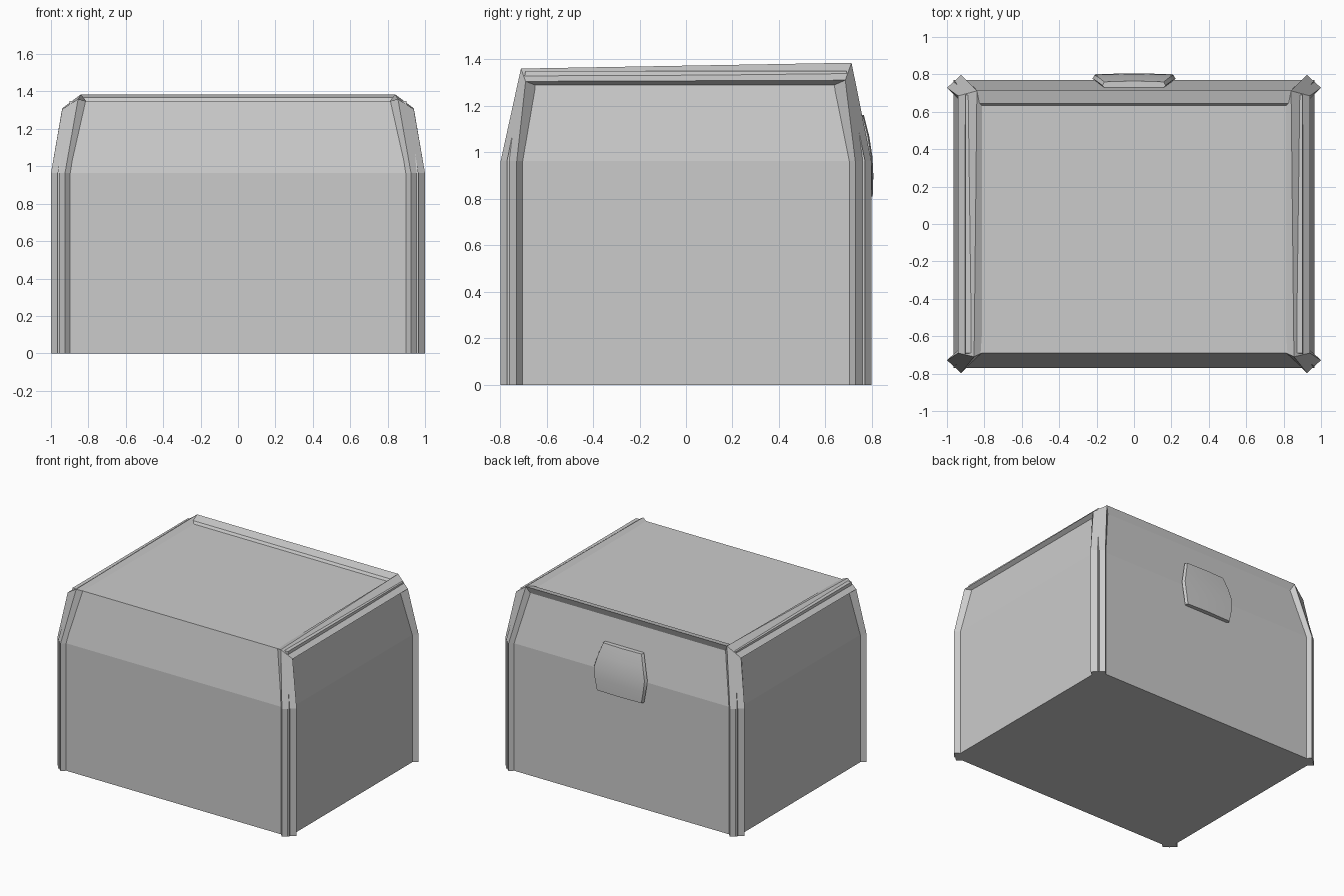
import bpy, bmesh

if "Cube" in bpy.data.objects:
    bpy.data.objects.remove(bpy.data.objects["Cube"])

def loft(name, rings, mirror=False):
    """Skin a list of equal-length rings and cap both ends."""
    bm = bmesh.new()
    vs = [[bm.verts.new(p) for p in ring] for ring in rings]
    n = len(rings[0])
    for a, b in zip(vs, vs[1:]):
        for i in range(n):
            j = (i + 1) % n
            bm.faces.new((a[i], a[j], b[j], b[i]))
    bm.faces.new(vs[0])
    bm.faces.new(vs[-1])
    bmesh.ops.recalc_face_normals(bm, faces=bm.faces)
    me = bpy.data.meshes.new(name)
    bm.to_mesh(me)
    bm.free()
    ob = bpy.data.objects.new(name, me)
    bpy.context.collection.objects.link(ob)
    if mirror:
        m = ob.modifiers.new("Mirror", 'MIRROR')
        m.use_axis = (True, False, False)
    return ob

def rect(x, y, z):
    return [(-x, -y, z), (x, -y, z), (x, y, z), (-x, y, z)]

# Chest body and tapered lid
loft("chest_body", [rect(.965, .77, 0), rect(.965, .77, .963)])
loft("chest_lid", [rect(.965, .77, .963), rect(.90, .69, 1.35)])

# Corner trims: outer y edge, outer x edge, inner x edge, inner y edge
def corner(s, z):
    return [(.925, s * .797, z), (1, s * .728, z), (.962, s * .70, z), (.892, s * .765, z)]

front_top = [(.855, -.71, 1.36), (.94, -.69, 1.305), (.908, -.645, 1.288), (.81, -.688, 1.347)]
back_top = [(.84, .712, 1.385), (.94, .685, 1.31), (.908, .635, 1.288), (.81, .688, 1.347)]
for side, s, top in (("front", -1, front_top), ("back", 1, back_top)):
    loft(side + "_body_post", [corner(s, 0), corner(s, .963)], True)
    loft(side + "_lid_post", [corner(s, .963), top], True)

# Sloped trim along the lid's side edges
loft("side_rim", [front_top, back_top], True)

# Raised trim along the back edge of the lid
loft("back_rim", [[(x * .843, .713, 1.385), (x * .83, .645, 1.368),
                   (x * .82, .63, 1.345), (x * .82, .693, 1.335)] for x in (-1, 1)])

# Rounded latch plate: z, half width, outer y, inner y
rings = []
for z, w, yo, yi in ((.81, .195, .803, .75), (.90, .213, .806, .75), (.98, .222, .802, .74),
                     (1.07, .198, .788, .72), (1.16, .168, .765, .70)):
    rings.append([(-w * .8, yi, z), (-w, yo - .025, z), (-w * .95, yo - .005, z), (0, yo, z),
                  (w * .95, yo - .005, z), (w, yo - .025, z), (w * .8, yi, z)])
latch = loft("latch", rings)
bpy.context.view_layer.objects.active = latch
latch.select_set(True)
bpy.ops.object.shade_smooth_by_angle(angle=.7)
